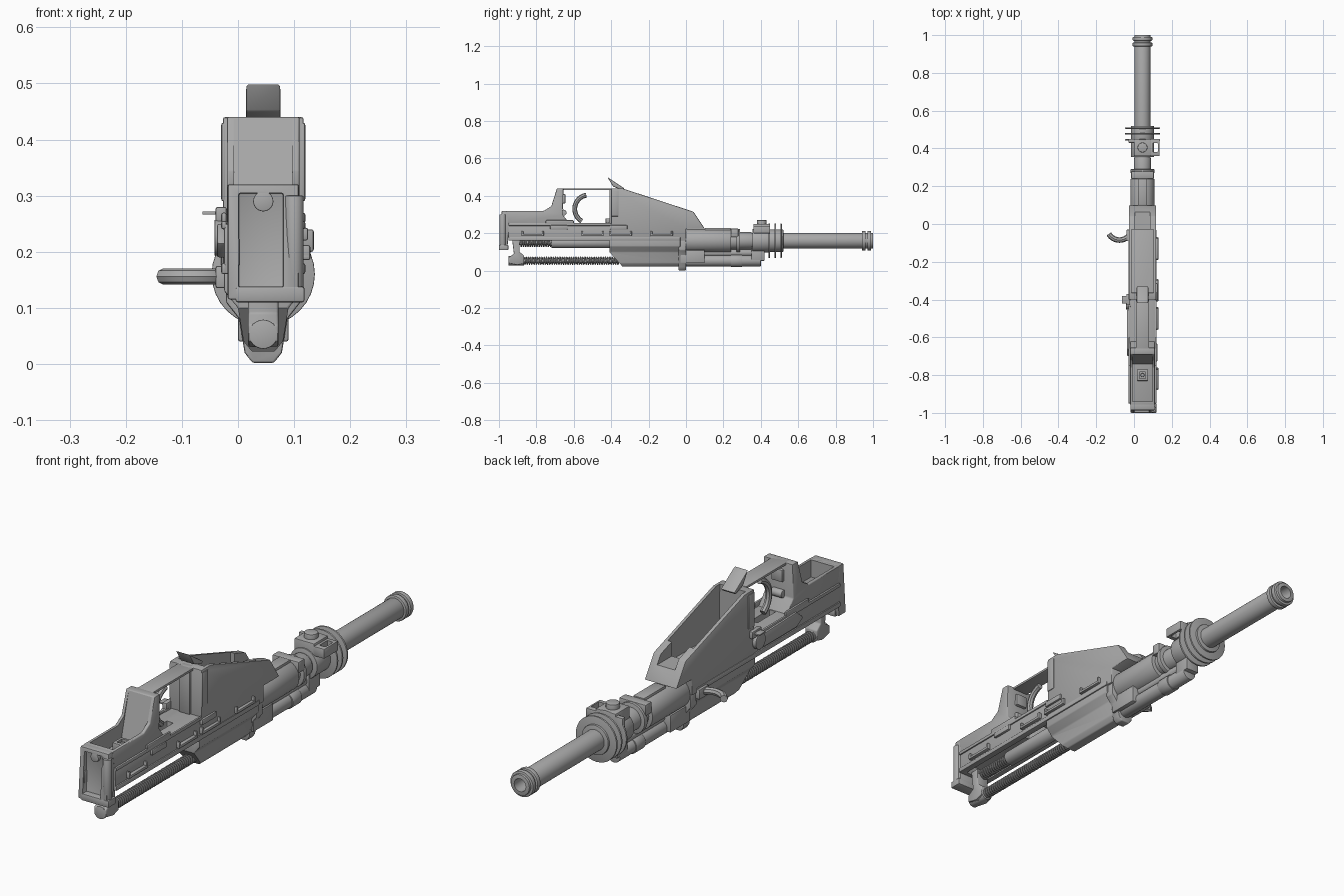
import bpy, bmesh, math
from mathutils import Vector

if "Cube" in bpy.data.objects:
    bpy.data.objects.remove(bpy.data.objects["Cube"])

# Landmarks shared by the parts
MIDDLE, BORE, GAS = .045, .16, .053          # centre plane, bore height, gas tube height
WIDE = .14                                   # receiver width
DECK, TRAY, GUARD = .25, .32, .44            # receiver top, rear tray rim, guard top
REAR, WELL, FRONT = -.95, -.4, -.03          # lengthwise stations
SOFT, THIN = .004, .01
SIDES = {"left": 1, "right": -1}

steel = bpy.data.materials.new("grey_steel")
steel.use_nodes = True
steel.diffuse_color = (.4, .4, .4, 1)
steel.node_tree.nodes["Principled BSDF"].inputs["Base Color"].default_value = steel.diffuse_color


def activate(ob):
    bpy.ops.object.select_all(action='DESELECT')
    ob.select_set(True)
    bpy.context.view_layer.objects.active = ob


def smooth(ob):
    activate(ob)
    bpy.ops.object.shade_smooth_by_angle(angle=math.radians(40))


def finish(name, bm, bevel):
    bmesh.ops.recalc_face_normals(bm, faces=bm.faces)
    mesh = bpy.data.meshes.new(name)
    bm.to_mesh(mesh)
    bm.free()
    mesh.materials.append(steel)
    ob = bpy.data.objects.new(name, mesh)
    bpy.context.collection.objects.link(ob)
    activate(ob)
    if bevel:
        mod = ob.modifiers.new("soft_edge", 'BEVEL')
        mod.width, mod.segments = bevel, 2
        bpy.ops.object.modifier_apply(modifier=mod.name)
    smooth(ob)
    return ob


def extrude(name, outline, step, bevel):
    bm = bmesh.new()
    face = bm.faces.new([bm.verts.new(co) for co in outline])
    grown = bmesh.ops.extrude_face_region(bm, geom=[face])["geom"]
    moved = [v for v in grown if isinstance(v, bmesh.types.BMVert)]
    bmesh.ops.translate(bm, verts=moved, vec=step)
    return finish(name, bm, bevel)


def plate(name, profile, width, offset=0, bevel=SOFT):
    """Side profile of (y, z) points, given a width across the gun."""
    x = MIDDLE + offset - width / 2
    return extrude(name, [(x, y, z) for y, z in profile], Vector((width, 0, 0)), bevel)


def box(name, width, y, z, offset=0, bevel=SOFT):
    (back, front), (low, high) = y, z
    corners = [(back, low), (front, low), (front, high), (back, high)]
    return plate(name, corners, width, offset, bevel)


def keel(name, half, back, front):
    """Mirrored cross-section of (half width, z) points, run lengthwise."""
    right = [(MIDDLE + w, back, z) for w, z in half]
    left = [(MIDDLE - w, back, z) for w, z in reversed(half)]
    return extrude(name, right + left, Vector((0, front - back, 0)), SOFT)


def cylinder(name, centre, radius, length, axis='Y', bevel=.002):
    bm = bmesh.new()
    bmesh.ops.create_cone(bm, cap_ends=True, segments=32, radius1=radius, radius2=radius, depth=length)
    turn = Vector((0, 0, 1)).rotation_difference(Vector([a == axis for a in 'XYZ']))
    for v in bm.verts:
        v.co = turn @ v.co + Vector(centre)
    return finish(name, bm, bevel)


def rod(name, back, front, radius, height=BORE, bevel=.002):
    return cylinder(name, (MIDDLE, (back + front) / 2, height), radius, front - back, bevel=bevel)


def cut(ob, cutter):
    activate(ob)
    mod = ob.modifiers.new("cut", 'BOOLEAN')
    mod.object, mod.solver = cutter, 'EXACT'
    bpy.ops.object.modifier_apply(modifier=mod.name)
    bpy.data.objects.remove(cutter)
    smooth(ob)


def wire(name, path, radius):
    curve = bpy.data.curves.new(name, 'CURVE')
    curve.dimensions, curve.use_fill_caps = '3D', True
    curve.bevel_depth, curve.bevel_resolution = radius, 2
    spline = curve.splines.new('POLY')
    spline.points.add(len(path) - 1)
    for point, co in zip(spline.points, path):
        point.co = (*co, 1)
    curve.materials.append(steel)
    ob = bpy.data.objects.new(name, curve)
    bpy.context.collection.objects.link(ob)
    activate(ob)
    bpy.ops.object.convert(target='MESH')
    smooth(bpy.context.object)


def arc(radius, start, end, steps=16):
    angles = [math.radians(start + (end - start) * i / steps) for i in range(steps + 1)]
    return [(radius * math.cos(a), radius * math.sin(a)) for a in angles]


def spring(name, back, front, radius, height):
    turns = round((front - back) / .012)
    coil = arc(radius, 0, 360 * turns, turns * 12)
    pitch = (front - back) / len(coil)
    wire(name, [(MIDDLE + x, back + pitch * i, height + z) for i, (x, z) in enumerate(coil)], SOFT)


# Barrel with hollow muzzle and two end flanges
barrel = rod("barrel", 0, 1, .042)
cut(barrel, rod("bore_cutter", .9, 1.1, .026))
for y in (.95, .98):
    flange = rod("muzzle_flange", y - THIN, y + THIN, .052, bevel=SOFT)
    cut(flange, rod("flange_cutter", .9, 1.1, .03))

# Sleeve around the barrel root
rod("barrel_sleeve", FRONT, .24, .063)
rod("sleeve_neck", .2, .35, .046)
rod("sleeve_collar", .27, .29, .063)
box("sleeve_clamp", .12, (.24, .28), (.18, .225))
box("sleeve_rib", .05, (.1, .24), (.2, .228))

# Gas block with cooling discs and lugs
rod("gas_block", .355, .45, .062)
rod("disc_hub", .44, .52, .06)
for y in (.445, .477, .508):
    rod("cooling_disc", y - SOFT, y + SOFT, .092)
box("gas_block_top", .09, (.36, .45), (.17, DECK))
cylinder("gas_regulator", (MIDDLE, .405, DECK), .026, .04, 'Z')
box("gas_block_leg", .06, (.35, .42), (GAS, .13))
lug = box("left_lug", .05, (.36, .45), (.2, .24), offset=.065)
cut(lug, box("lug_cutter", .026, (.38, .43), (0, 1), offset=.068))
box("right_lug", .04, (.43, .45), (.14, .24), offset=-.055)

# Gas tube and the smaller piston tube above it
rod("gas_tube", FRONT, .4, .03, GAS)
rod("gas_tube_collar", .24, .3, .034, GAS)
rod("piston_tube", FRONT, .36, .02, .095)
box("tube_cradle", .09, (FRONT, .1), (.04, .11))

# Main receiver with trigger slot, open underside and side rails
receiver = box("receiver", WIDE, (REAR, -.02), (BORE, DECK))
cut(receiver, box("trigger_slot", .03, (-.62, -.5), (.2, TRAY)))
cut(receiver, box("belly_cutter", .1, (REAR + .02, WELL), (0, .2)))
for name, side in SIDES.items():
    edge = side * WIDE / 2
    box(name + "_lower_rail", THIN, (REAR, FRONT), (BORE, .18), offset=edge)
    box(name + "_upper_rail", THIN, (REAR, WELL), (DECK - THIN, DECK + THIN / 2), offset=edge)
    box(name + "_shoulder", THIN, (-.75, -.6), (DECK, DECK + .02), offset=edge)

# Side brackets, each a bar with two raised ends
for y in (-.82, -.5, -.35, -.13):
    reach, outer = .06, WIDE / 2 + SOFT
    box("bracket_bar", .02, (y - reach, y + reach), (.185, .197), offset=outer)
    for end in (y - reach, y + reach - THIN):
        box("bracket_end", .02, (end, end + THIN), (.185, .212), offset=outer)
for y in (-.68, -.36):
    box("catch_block", .02, (y - WIDE / 3, y + WIDE / 3), (.22, .243), offset=WIDE / 2)

# Magazine well, open at the top, with a chute in front
well = plate("magazine_well", [(WELL, BORE), (WELL, GUARD), (-.34, GUARD), (.04, .315), (.1, .225),
                               (0, .225), (0, BORE)], WIDE + SOFT)
cut(well, plate("well_cutter", [(WELL + .025, 1), (WELL + .04, .23), (FRONT, .22), (FRONT, 1)],
                WIDE - .024, bevel=0))
cut(well, box("chute_cutter", .08, (-.1, .2), (.28, 1), bevel=0))
box("well_rear_post", .05, (WELL - THIN, WELL + .02), (DECK, GUARD))
for name, side in SIDES.items():
    box(name + "_corner_rib", THIN, (WELL, WELL + .04), (.29, .43), offset=side * WIDE / 2)

# Tapered lower housing with a sloped rear, and the band at its front
HALF_KEEL = [(.07, .18), (.07, .13), (.045, .1), (.035, .04), (.02, .022)]
housing = keel("lower_housing", HALF_KEEL, WELL - THIN, FRONT)
cut(housing, plate("slope_cutter", [(-.5, .1), (WELL - THIN, .1), (-.32, 0), (-.5, 0)], 1, bevel=0))
keel("front_band", [(w * .95, z - .02) for w, z in HALF_KEEL], FRONT - THIN, 0)

# Rear grip housing: a low open tray rising to the guard
grip = plate("grip_housing", [(REAR, DECK), (REAR - THIN, TRAY), (-.76, TRAY), (-.72, .345), (-.69, GUARD),
                              (-.655, GUARD), (-.66, .3), (-.62, DECK)], .13)
cut(grip, plate("tray_cutter", [(REAR + THIN, 1), (REAR + THIN, DECK), (-.74, DECK), (-.69, GUARD), (-.69, 1)],
                .104, bevel=0))
socket = box("tray_socket", .06, (-.83, -.77), (DECK, .285))
cut(socket, box("socket_cutter", .034, (-.817, -.783), (.265, 1), bevel=0))
cylinder("tray_screw", (MIDDLE, -.8, .27), THIN, .02, 'Z')

# Tilted end frame with a recess, hinge post and foot
frame = plate("end_frame", [(-1, .115), (-.955, .115), (-.94, TRAY), (-.985, TRAY)], .127)
cut(frame, box("frame_cutter", .08, (-2, -.972), (.135, .305), offset=-SOFT))
cylinder("hinge_post", (.1, -.98, .21), .017, .18, 'Z')
box("end_foot", .123, (-1, REAR), (.11, .138), offset=.012)
rod("frame_button", -.985, REAR, .018, .29)
box("frame_latch", SOFT * 2, (-.99, REAR), (.175, .225), offset=-MIDDLE)

# Guard strap, trigger, safety and magazine release
box("guard_strap", .07, (-.68, WELL), (GUARD - THIN, GUARD), bevel=.002)
wire("trigger", [(MIDDLE, y - .52, z + .33) for y, z in arc(.075, 100, 240)], .013)
box("safety_tab", .05, (-.675, -.645), (.36, .41))
cylinder("safety_pin", (MIDDLE, -.655, .31), .016, .05, 'X')
plate("magazine_release", [(-.34, .43), (-.39, .45), (-.42, .5), (-.39, .48), (-.33, GUARD)], .062)

# Recoil spring with its hooked rear foot, and the bolt rod above
rod("recoil_guide", -.93, -.33, .012, GAS)
spring("recoil_spring", -.87, -.36, .018, GAS)
plate("rear_foot", [(-.93, .17), (-.89, .17), (-.89, .1), (-.865, .08), (-.865, .04), (-.9, .03),
                    (REAR, .04), (REAR, .07), (-.92, .09)], .054)
rod("foot_knob", REAR, -.865, .026, GAS)
rod("bolt_rod", -.72, WELL, .03, BORE - THIN)
rod("bolt_guide", -.92, -.7, .012, BORE - THIN)
spring("bolt_spring", -.89, -.72, .02, BORE - THIN)

# Charging handle and right-hand controls
wire("charging_handle", [(x - .077, y - .02, BORE - SOFT) for x, y in arc(.065, -150, -30)], .0145)
box("handle_base", .04, (-.09, FRONT), (.135, .175), offset=-.065)
plate("selector_lever", [(-.7, .215), (-.66, .19), (-.45, .19), (WELL, .22), (-.45, .245), (-.66, DECK)],
      .017, offset=-.074)
cylinder("selector_hub", (FRONT, -.42, .225), .032, .024, 'X')
box("ejector_tab", .043, (-.42, -.38), (.266, .272), offset=-.087, bevel=.001)
box("ejector_base", .02, (-.43, -.37), (DECK, .28), offset=-.075)
